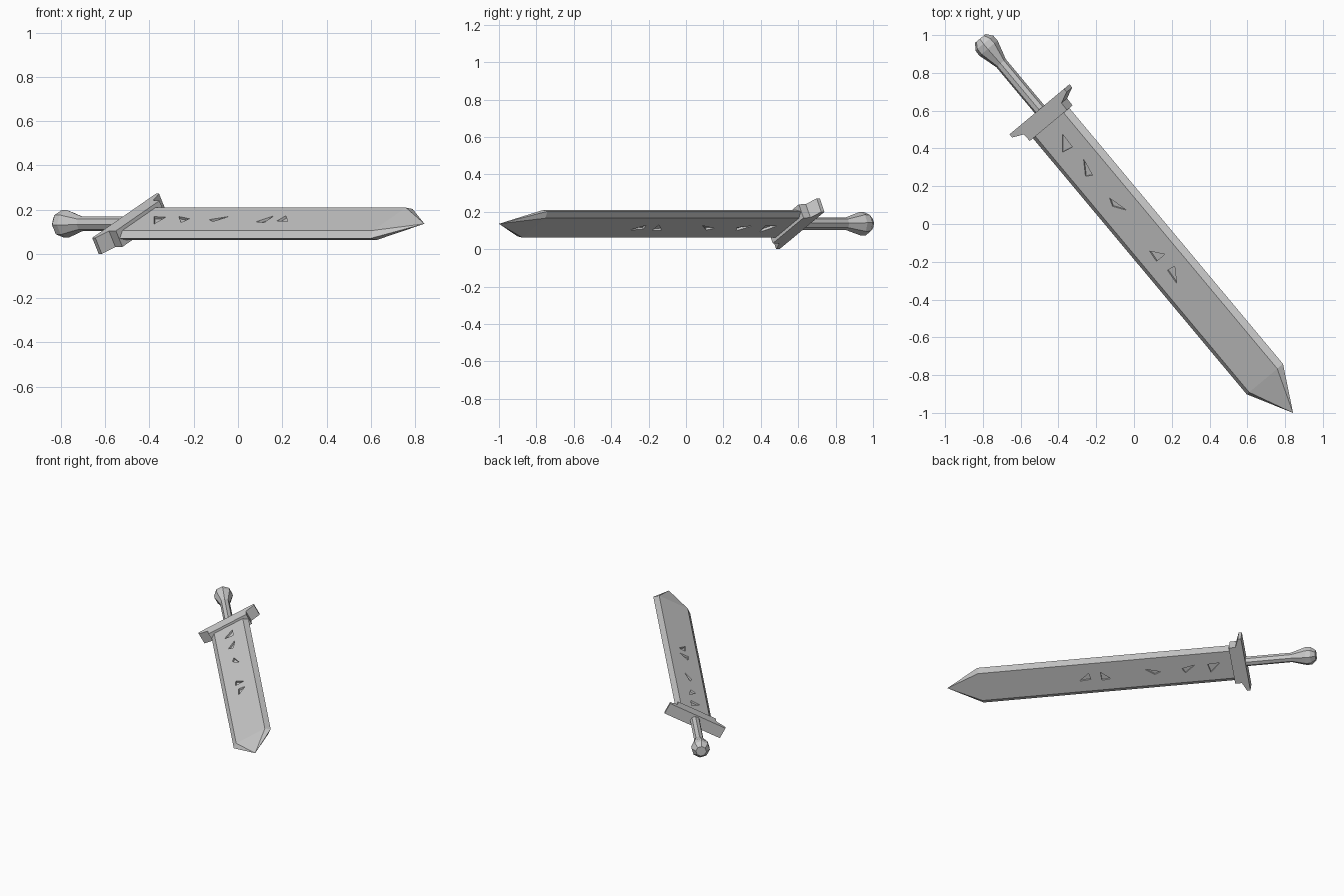
import bpy, bmesh, math
from mathutils import Matrix, Vector

if "Cube" in bpy.data.objects:
    bpy.data.objects.remove(bpy.data.objects["Cube"])

# Sword frame: origin at the blade tip, x toward the tip, y across the blade, z out of the flat
tilt = math.radians(28)
d = Vector((0.641, -0.7677, 0)).normalized()
p = Vector((-d.y, d.x, 0))
u = p * math.cos(tilt) + Vector((0, 0, math.sin(tilt)))
n = d.cross(u)
FRAME = Matrix.Translation((0.842, -1.0, 0.136)) @ Matrix((d, u, n)).transposed().to_4x4()


def finish(bm, name):
    bmesh.ops.recalc_face_normals(bm, faces=bm.faces)
    bm.transform(FRAME)
    me = bpy.data.meshes.new(name)
    bm.to_mesh(me)
    bm.free()
    ob = bpy.data.objects.new(name, me)
    bpy.context.collection.objects.link(ob)
    return ob


def loft(bm, rings, point=None):
    """Skin rings of points; close the last end with a point or a cap."""
    vr = [[bm.verts.new(c) for c in r] for r in rings]
    k = len(vr[0])
    for a, b in zip(vr, vr[1:]):
        for i in range(k):
            bm.faces.new((a[i], a[(i + 1) % k], b[(i + 1) % k], b[i]))
    bm.faces.new(vr[0])
    if point is None:
        bm.faces.new(vr[-1])
    else:
        tip = bm.verts.new(point)
        for i in range(k):
            bm.faces.new((vr[-1][i], vr[-1][(i + 1) % k], tip))


def prism(bm, outline, z0, z1):
    loft(bm, [[(-s, y, z) for s, y in outline] for z in (z0, z1)])


# Blade: flat hexagonal section drawn to a point
H = 0.0244
section = [(0.142, 0), (0.11, H), (-0.11, H), (-0.142, 0), (-0.11, -H), (0.11, -H)]
bm = bmesh.new()
loft(bm, [[(-s, y, z) for y, z in section] for s in (2.03, 0.233)], (0, 0, 0))
blade = finish(bm, "blade")

# Triangular marks sunk into both flats
marks = [
    [(1.916, 0.023), (1.829, 0.019), (1.842, -0.047)],
    [(1.742, 0.024), (1.646, 0.003), (1.666, -0.033)],
    [(1.496, -0.006), (1.389, 0.025), (1.452, -0.024)],
    [(1.144, -0.026), (1.080, 0.032), (1.080, -0.033)],
    [(1.006, -0.017), (0.997, 0.031), (0.922, -0.025)],
]
bm = bmesh.new()
for tri in marks:
    for side in (1, -1):
        prism(bm, tri, side * (H - 0.012), side * (H + 0.02))
cutter = finish(bm, "mark_cutter")
cutter.hide_render = True
cutter.display_type = 'WIRE'
mod = blade.modifiers.new("marks", 'BOOLEAN')
mod.operation = 'DIFFERENCE'
mod.solver = 'EXACT'
mod.object = cutter

# Guard: one extruded outline with tapered arms and a collar around the blade
half = [(2.094, 0.2125), (2.072, 0.2125), (2.045, 0.147), (1.998, 0.145)]
bm = bmesh.new()
prism(bm, half + [(s, -y) for s, y in reversed(half)], -0.041, 0.041)
finish(bm, "guard")

# Grip and pommel: eight-sided turned profile
profile = [(2.07, 0.033), (2.412, 0.033), (2.515, 0.063), (2.55, 0.062), (2.583, 0.036)]
bm = bmesh.new()
angles = [math.radians(45 * i + 22.5) for i in range(8)]
loft(bm, [[(-s, r * math.cos(a), r * math.sin(a)) for a in angles] for s, r in profile])
finish(bm, "grip_and_pommel")
